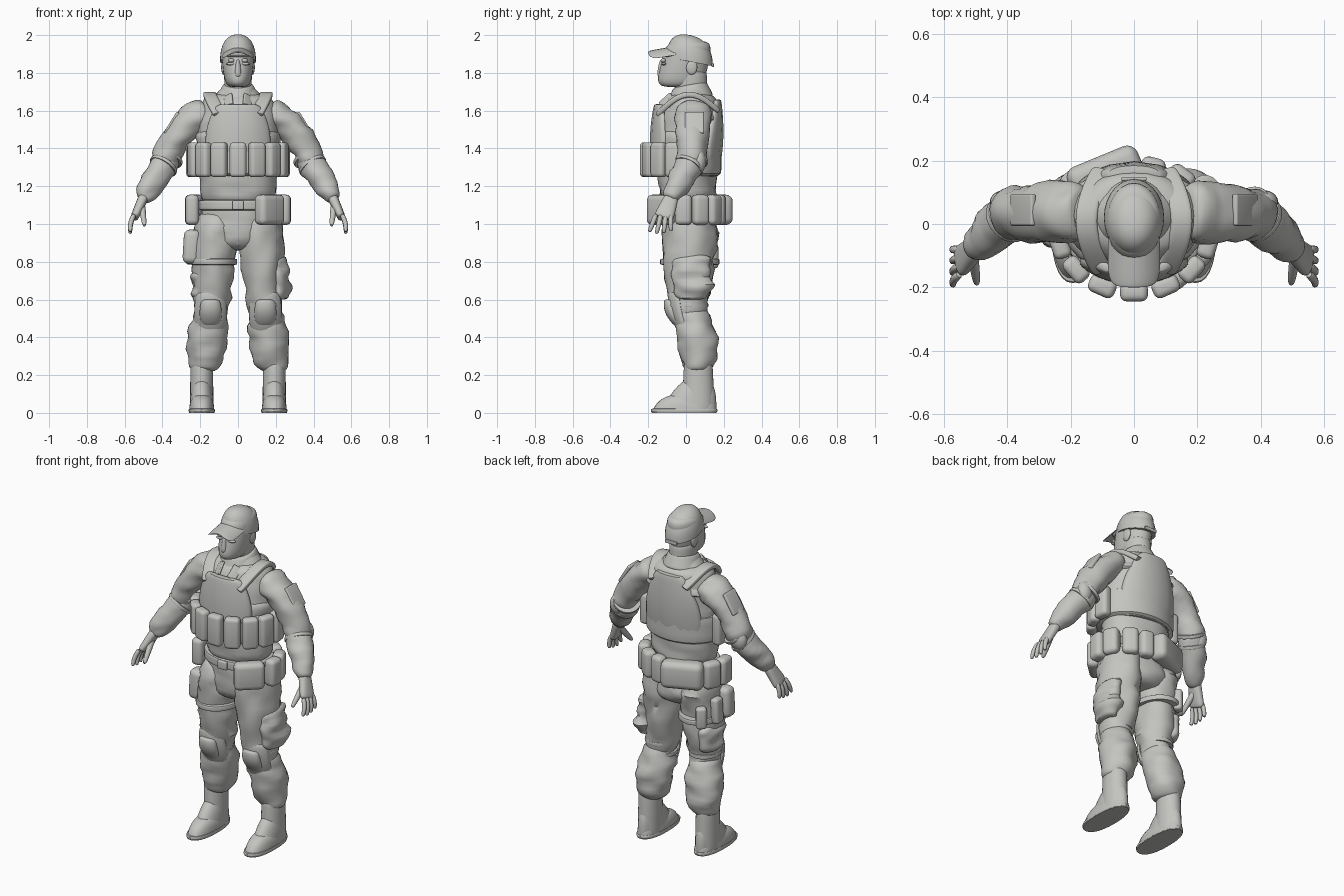
import bpy
import bmesh
import math
from mathutils import Vector, Euler, noise

default_cube = bpy.data.objects.get("Cube")
if default_cube:
    bpy.data.objects.remove(default_cube, do_unlink=True)

clay_colour = (.55, .55, .53, 1)
clay = bpy.data.materials.new("warm_grey")
clay.use_nodes = True
clay.diffuse_color = clay_colour
clay.node_tree.nodes["Principled BSDF"].inputs["Base Color"].default_value = clay_colour

ACROSS, DEPTH, UP = Vector((1, 0, 0)), Vector((0, 1, 0)), Vector((0, 0, 1))
parts = []


def finish(name, bm):
    """Turn a bmesh into a named object."""
    bmesh.ops.recalc_face_normals(bm, faces=bm.faces)
    mesh = bpy.data.meshes.new(name)
    bm.to_mesh(mesh)
    bm.free()
    mesh.materials.append(clay)
    obj = bpy.data.objects.new(name, mesh)
    bpy.context.collection.objects.link(obj)
    parts.append(obj)


def form(name, start, end, size, end_size=None, mirror=1, axis=UP, ref=ACROSS, bow=(0, 0, 0),
         blunt=6, flat_base=False, square=1.0, bulge=(0, 0), bend=0, wrinkle=0, sides=28, rings=18):
    """Sweep a tapering oval with rounded ends; a high blunt value gives squarer ends."""
    start, end, bow = Vector(start), Vector(end), Vector(bow)
    size = Vector(size)
    end_size = Vector(end_size or size)
    bm, loops = bmesh.new(), []
    for i in range(rings + 1):
        turn = math.pi * i / rings
        t = math.sin(turn / 2) if flat_base else (1 - math.cos(turn)) / 2
        reach = t if flat_base else abs(2 * t - 1)
        cap = max(.03, max(0, 1 - reach ** blunt) ** (1 / blunt))
        swell = math.sin(math.pi * t)
        centre = start.lerp(end, t) + bow * swell
        tangent = (axis or end - start + bow * math.pi * math.cos(math.pi * t)).normalized()
        side = (ref - tangent * ref.dot(tangent)).normalized()
        other = tangent.cross(side)
        wide, deep = (size.lerp(end_size, t) + Vector(bulge) * swell) * cap
        loop = []
        for k in range(sides):
            c, d = math.cos(math.tau * k / sides), math.sin(math.tau * k / sides)
            a = math.copysign(abs(c) ** square, c) * wide
            b = math.copysign(abs(d) ** square, d) * deep
            p = centre + side * a + other * (b + bend * a * a)
            fold = noise.noise(Vector((p.x * 9 + mirror, p.y * 9, p.z * 20)))
            p += (side * c + other * d) * fold * wrinkle * cap
            loop.append(bm.verts.new((p.x * mirror, p.y, p.z)))
        loops.append(loop)
    for low, high in zip(loops, loops[1:]):
        for k in range(sides):
            bm.faces.new((low[k], low[k - 1], high[k - 1], high[k]))
    bm.faces.new(loops[0])
    bm.faces.new(loops[-1])
    finish(name, bm)


def ball(name, centre, radii):
    """Ellipsoid."""
    centre, rise = Vector(centre), UP * radii[-1]
    form(name, centre - rise, centre + rise, radii[:2], blunt=2, rings=12)


def band(name, centre, size, height, **options):
    """Strap wrapped around a limb or the body."""
    half = options.get("axis", UP) * height / 2
    form(name, Vector(centre) - half, Vector(centre) + half, size, blunt=9, rings=10, **options)


def block(name, centre, size, yaw=0, tilt=0, pitch=0):
    """Box with generously rounded edges, used for pouches and plates."""
    bm = bmesh.new()
    bmesh.ops.create_cube(bm, size=1)
    bmesh.ops.scale(bm, vec=size, verts=bm.verts)
    bmesh.ops.bevel(bm, geom=bm.edges[:], offset=min(size) * .36, segments=4, profile=.5, affect="EDGES")
    rotation = Euler((pitch, tilt, yaw)).to_matrix().to_4x4()
    bmesh.ops.transform(bm, matrix=rotation, verts=bm.verts)
    bmesh.ops.translate(bm, vec=centre, verts=bm.verts)
    finish(name, bm)


def around(angle, wide, deep, height):
    """Point on an oval around the body; zero is the front."""
    return Vector((wide * math.sin(angle), -deep * math.cos(angle), height))


# Torso and hips
form("shirt_waist", (0, .01, 1.11), (0, 0, 1.5), (.195, .15), (.23, .17), wrinkle=.012, blunt=9)
form("shirt_chest", (0, 0, 1.3), (0, .03, 1.69), (.23, .18), (.2, .145), wrinkle=.01, blunt=5)
form("shirt_yoke", (0, .03, 1.54), (0, .025, 1.74), (.25, .16), (.07, .075), blunt=9)
form("trouser_seat", (0, .03, .86), (0, .01, 1.15), (.18, .15), (.2, .14), wrinkle=.014, blunt=4)
ball("trouser_fly", (0, -.09, .95), (.03, .03, .07))

# Head in a mask
form("neck", (0, .03, 1.64), (0, .02, 1.82), (.068, .085), (.075, .09))
form("masked_head", (0, -.035, 1.725), (0, .02, 1.97), (.066, .125), (.09, .12), blunt=5, bulge=(.005, .003))
form("nose", (0, -.13, 1.775), (0, -.125, 1.87), (.022, .026), (.01, .016), blunt=3)
ball("brow", (0, -.085, 1.895), (.072, .05, .016))

# Cap, tipped down at the back
form("cap", (0, .02, 1.86), (0, .02, 2), (.095, .124), axis=Vector((0, .2, 1)), blunt=2.4, flat_base=True)
form("cap_brim", (0, 0, 1.945), (0, -.2, 1.91), (.082, .007), axis=-DEPTH, bend=-6, blunt=4, square=.8)
ball("cap_button", (0, .02, 1.995), (.01, .01, .005))
block("cap_back_strap", (0, .142, 1.84), (.08, .012, .02))

# Collar and armour vest
form("collar", (0, .02, 1.65), (0, .02, 1.74), (.12, .13), (.08, .088), axis=Vector((0, -.2, 1)), blunt=9)
band("vest_wrap", (0, 0, 1.34), (.236, .187), .18)
form("chest_plate", (0, -.17, 1.38), (0, -.15, 1.635), (.17, .022), (.115, .02),
     bulge=(.022, 0), bow=(0, -.007, 0), square=.55, bend=1.8, blunt=9)
form("back_plate", (0, .15, 1.25), (0, .165, 1.66), (.17, .022), (.09, .022),
     bulge=(.045, 0), bow=(0, .018, 0), square=.5, bend=-1.8, blunt=12)

# Magazine pouches fanned around the vest
for i in range(-4, 5):
    angle = i * .42
    block("magazine_pouch", around(angle, .245, .215, 1.34), (.088, .058, .185), yaw=angle)

# Belt and its pouches
band("belt", (0, .01, 1.1), (.21, .155), .06)
block("belt_buckle", (0, -.15, 1.1), (.06, .02, .05))
for label, angle, wide, deep in (("front_pouch", .75, .17, .08), ("rear_bag", -2.75, .24, .1),
                                 ("left_side_pouch", 1.5, .09, .07), ("left_hip_pouch", 2, .09, .07),
                                 ("left_rear_pouch", 2.5, .09, .07), ("spare_pouch", 2.9, .08, .07),
                                 ("right_side_pouch", -1.5, .1, .07), ("right_hip_pouch", -2, .1, .07)):
    block(label, around(angle, .245, .18, 1.075), (wide, deep, .16), yaw=angle)

# Joints of the left side, mirrored for the right
shoulder, elbow = Vector((.16, .04, 1.61)), Vector((.38, .03, 1.33))
wrist, knuckles = Vector((.51, -.085, 1.13)), Vector((.55, -.12, 1.03))
hip, knee, ankle = Vector((.115, .02, 1.06)), Vector((.145, .01, .52)), Vector((.18, .065, .22))
upper_arm, forearm = (elbow - shoulder).normalized(), (wrist - elbow).normalized()

for label, s in (("left_", 1), ("right_", -1)):
    # Face and vest details
    ball(label + "eye", (s * .036, -.12, 1.866), (.017, .014, .011))
    ball(label + "lower_lid", (s * .038, -.117, 1.848), (.026, .014, .008))
    ball(label + "ear", (s * .077, .03, 1.83), (.012, .03, .04))
    block(label + "collar_flap", (s * .05, -.105, 1.655), (.05, .014, .08), yaw=s * .4, tilt=s * .5, pitch=-.7)
    form(label + "shoulder_strap", (.1, -.15, 1.58), (.1, .17, 1.6), (.034, .015),
         mirror=s, axis=None, bow=(.05, 0, .095), square=.5, blunt=9)

    # Arm
    arm = dict(mirror=s, axis=None, ref=DEPTH)
    form(label + "sleeve", shoulder, elbow + upper_arm * .03, (.1, .082), (.078, .076),
         bow=(.03, 0, .02), wrinkle=.016, **arm)
    form(label + "forearm", elbow - forearm * .04, wrist, (.07, .07), (.044, .044),
         bulge=(.014, .014), wrinkle=.014, **arm)
    for shift in (-.03, .03):
        band(label + "elbow_strap", elbow + forearm * shift, (.08, .079), .022,
             mirror=s, axis=forearm, ref=DEPTH)
    ball(label + "elbow_pad", (s * .41, .07, 1.33), (.044, .036, .06))
    block(label + "arm_patch", (s * .35, .045, 1.535), (.02, .1, .13), tilt=-s * .55)

    # Hand
    form(label + "palm", wrist - forearm * .03, knuckles, (.036, .028), (.054, .022), square=.8, **arm)
    for i in range(4):
        base = knuckles + DEPTH * (i - 1.5) * .026
        tip = base + ACROSS * .02 + DEPTH * (i * .012 - .035) - UP * (.085 - .01 * abs(i - 1.3))
        form(label + "finger", base + UP * .02, tip, (.014, .014), (.011, .011),
             bow=(.008, 0, 0), blunt=4, sides=12, rings=10, **arm)
    form(label + "thumb", wrist - UP * .02, (.495, -.19, .99), (.022, .019), (.012, .012),
         blunt=4, sides=12, rings=10, **arm)

    # Trouser leg
    form(label + "thigh", hip, knee - UP * .06, (.115, .15), (.075, .085),
         mirror=s, bulge=(.016, .014), wrinkle=.024)
    form(label + "trouser_calf", knee + UP * .06, ankle, (.07, .08), (.09, .08),
         mirror=s, bow=(0, .02, 0), bulge=(.025, .025), blunt=5, wrinkle=.02)

    # Knee pad
    for piece, lower, upper, wide in (("knee_pad", -.1, .12, .078), ("knee_cap", -.06, .08, .05)):
        front = knee - DEPTH * (.115 - wide * .8)
        form(label + piece, front + DEPTH * .025 + UP * lower, front - DEPTH * .03 + UP * upper, (wide, .022),
             mirror=s, bow=(0, -.02, 0), bulge=(.008, 0), bend=5, square=.7)
    for shift in (-.02, .05):
        band(label + "knee_strap", knee + UP * shift + DEPTH * .01, (.088, .098), .025, mirror=s)

    # Boot
    heel = Vector((ankle.x + .012, ankle.y, 0))
    middle = heel - DEPTH * .075
    form(label + "boot_shaft", heel, heel + UP * .27, (.062, .088), (.06, .075), mirror=s, blunt=12)
    form(label + "boot_toe", middle, middle + DEPTH * .02 + UP * .1, (.067, .172), (.064, .15),
         mirror=s, blunt=3, flat_base=True, square=.85)
    form(label + "boot_instep", middle + DEPTH * .02, heel + UP * .19, (.064, .15), (.058, .1),
         mirror=s, blunt=3, flat_base=True)
    form(label + "boot_sole", middle, middle + UP * .025, (.069, .176), mirror=s, square=.85, rings=8)

# Cargo pockets swelling out of the trousers
form("left_cargo_pocket", (.22, .03, .6), (.205, .03, .84), (.06, .11), (.05, .11), wrinkle=.03, blunt=4)
form("right_cargo_pocket", (-.19, .04, .6), (-.2, .04, .76), (.05, .1), wrinkle=.02, blunt=4)

# Thigh holster rig
band("thigh_strap", (.13, .02, .8), (.126, .158), .035, mirror=-1)
block("holster_hanger", (-.22, .02, .98), (.02, .06, .16), tilt=.1)
block("holster", (-.245, -.03, .88), (.09, .09, .18), tilt=.06)
block("thigh_pouch_side", (-.25, .06, .86), (.05, .07, .15), tilt=.06)
block("thigh_pouch_rear", (-.2, .14, .83), (.06, .05, .13), yaw=.7)

# Smooth shading with sharp edges kept
bpy.ops.object.select_all(action="DESELECT")
for obj in parts:
    obj.select_set(True)
bpy.context.view_layer.objects.active = parts[0]
bpy.ops.object.shade_smooth_by_angle(angle=math.radians(40))
